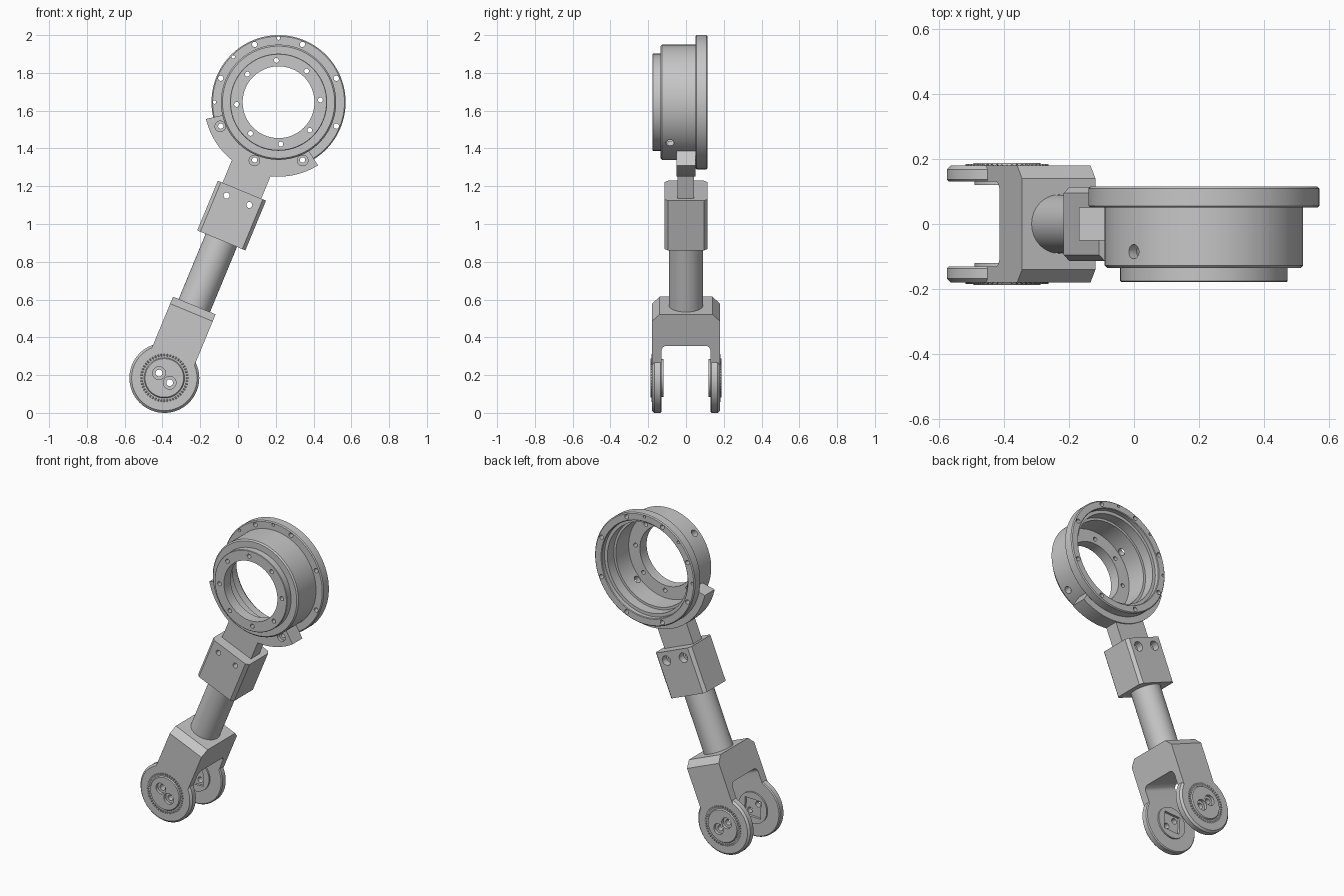
import bpy, bmesh
from math import sin, cos, pi, radians
from mathutils import Matrix, Vector

if "Cube" in bpy.data.objects:
    bpy.data.objects.remove(bpy.data.objects["Cube"])

steel = bpy.data.materials.new("satin grey metal")
steel.use_nodes = True
GREY = (0.57, 0.57, 0.57, 1)
steel.diffuse_color = GREY
steel.node_tree.nodes["Principled BSDF"].inputs["Base Color"].default_value = GREY

REACH = 1.58  # pivot to ring centre, along the arm (local z)
PLACE = Matrix.Translation((-0.39, 0, 0.185)) @ Matrix.Rotation(radians(22.5), 4, "Y")
parts = []


def finish(name, bm, keep=True):
    bmesh.ops.recalc_face_normals(bm, faces=bm.faces)
    mesh = bpy.data.meshes.new(name)
    bm.to_mesh(mesh)
    bm.free()
    mesh.materials.append(steel)
    obj = bpy.data.objects.new(name, mesh)
    bpy.context.collection.objects.link(obj)
    if keep:
        parts.append(obj)
    return obj


def prism(name, points, axis, lo, hi, keep=True):
    """Extrude a flat outline along one axis."""
    place = {"x": lambda a, b: (lo, a, b), "y": lambda a, b: (a, lo, b),
             "z": lambda a, b: (a, b, lo)}[axis]
    bm = bmesh.new()
    face = bm.faces.new([bm.verts.new(place(*p)) for p in points])
    new = bmesh.ops.extrude_face_region(bm, geom=[face])["geom"]
    step = Vector([(hi - lo) * (axis == k) for k in "xyz"])
    bmesh.ops.translate(bm, verts=[v for v in new if isinstance(v, bmesh.types.BMVert)], vec=step)
    return finish(name, bm, keep)


def polar(radius, degrees, y, z=0):
    t = radians(degrees)
    return (radius * cos(t), y, z + radius * sin(t))


def lathe(name, profile, z=0, steps=96, closed=True, keep=True):
    """Sweep (radius, y) points around the y axis at height z."""
    bm = bmesh.new()
    rings = [[bm.verts.new(polar(r, 360 * i / steps, y, z)) for r, y in profile]
             for i in range(steps)]
    count = len(profile)
    for i, ring in enumerate(rings):
        following = rings[(i + 1) % steps]
        for j in range(count if closed else count - 1):
            k = (j + 1) % count
            bm.faces.new((ring[j], ring[k], following[k], following[j]))
    bmesh.ops.remove_doubles(bm, verts=bm.verts, dist=1e-5)
    return finish(name, bm, keep)


def rods(name, rods_list, keep=False, sides=24):
    """Cylinders given as (radius, start, end)."""
    bm = bmesh.new()
    for radius, start, end in rods_list:
        a, b = Vector(start), Vector(end)
        turn = (b - a).to_track_quat("Z", "Y").to_matrix().to_4x4()
        bmesh.ops.create_cone(bm, cap_ends=True, segments=sides, radius1=radius, radius2=radius,
                              depth=(b - a).length, matrix=Matrix.Translation((a + b) / 2) @ turn)
    return finish(name, bm, keep)


def combine(obj, other, operation="DIFFERENCE"):
    mod = obj.modifiers.new("cut", "BOOLEAN")
    mod.operation, mod.solver, mod.object = operation, "EXACT", other
    bpy.context.view_layer.objects.active = obj
    bpy.ops.object.modifier_apply(modifier=mod.name)
    bpy.data.objects.remove(other)


def y_holes(radius, ring, angles, lo, hi, z=0):
    return [(radius, polar(ring, a, lo, z), polar(ring, a, hi, z)) for a in angles]


# Ring housing: stepped hub, body, flange and bore
housing = lathe("ring_housing", [
    (0.19, -0.178), (0.254, -0.178), (0.257, -0.175), (0.257, -0.135), (0.297, -0.135),
    (0.305, -0.127), (0.305, 0.05), (0.349, 0.05), (0.355, 0.056), (0.355, 0.109),
    (0.349, 0.115), (0.309, 0.115), (0.305, 0.111), (0.305, 0.085), (0.285, 0.085),
    (0.285, 0.02), (0.27, 0.02), (0.27, -0.11), (0.19, -0.11)], REACH, steps=128)
bolts = range(0, 360, 45)
combine(housing, rods("flange_holes",
    y_holes(0.014, 0.331, bolts, 0.02, 0.15, REACH)
    + y_holes(0.009, 0.339, (112.5, 157.5, 202.5), 0.02, 0.15, REACH)))
combine(housing, rods("hub_holes",
    y_holes(0.013, 0.222, [a + 25.5 for a in bolts], -0.2, -0.09, REACH)))
combine(housing, rods("side_holes",
    [(0.022, polar(0.24, a, -0.085, REACH), polar(0.35, a, -0.085, REACH))
     for a in (157.5, -22.5)]))

# Curved saddle that carries the flange
sweep = [-144.5 + 109 * i / 40 for i in range(41)]
arc = [polar(0.394, a, 0, REACH) for a in sweep] + [polar(0.298, a, 0, REACH) for a in sweep[::-1]]
saddle = prism("ring_saddle", [(x, z) for x, _, z in arc], "y", -0.05, 0.05)
SADDLE_BOLTS = (225, 270, 315)
combine(saddle, rods("saddle_holes", y_holes(0.014, 0.331, SADDLE_BOLTS, -0.1, 0.1, REACH)))
combine(saddle, rods("saddle_counterbores",
                     y_holes(0.028, 0.334, SADDLE_BOLTS, -0.1, -0.03, REACH)))

# Neck plate, ending short of the bolt holes
prism("neck_plate", [(-0.111, 1.06), (0.111, 1.06), (0.111, 1.21), (-0.111, 1.21)],
      "y", -0.045, 0.042)

# Clamp block with chamfered corners and two screw holes
w, d, c = 0.138, 0.113, 0.018
corner = [(w, d - c), (w - c, d)]
block_outline = (corner + [(-x, y) for x, y in corner[::-1]]
                 + [(-x, -y) for x, y in corner] + [(x, -y) for x, y in corner[::-1]])
block = prism("clamp_block", block_outline, "z", 0.788, 1.073)
for radius, lo, hi in ((0.016, -0.2, 0.2), (0.03, 0.07, 0.2)):
    combine(block, rods("block_holes", [(radius, (s * 0.065, lo, 1.018), (s * 0.065, hi, 1.018))
                                        for s in (-1, 1)]))

# Tube
rods("arm_tube", [(0.09, (0, 0, 0.36), (0, 0, 0.8))], keep=True, sides=64)

# Fork: arch-shaped body, pivot discs joined on both sides
half = [(0.10 + 0.03 * sin(i * pi / 16), 0.205 + 0.03 * cos(i * pi / 16)) for i in range(9)]
half += [(0.13, 0), (0.18, 0), (0.18, 0.375), (0.14, 0.415)]
fork = prism("fork", half + [(-y, z) for y, z in half[::-1]], "x", -0.122, 0.122)
disc = [(0, 0.12), (0.10, 0.12), (0.10, 0.13), (0.179, 0.13), (0.185, 0.136), (0.185, 0.168),
        (0.173, 0.18), (0.107, 0.18), (0.102, 0.187), (0, 0.187)]
for s in (1, -1):
    combine(fork, lathe("disc", [(r, s * y) for r, y in disc], closed=False, keep=False), "UNION")
PIN = (-20, 160)
for s in (1, -1):
    combine(fork, rods("pin_counterbores", y_holes(0.034, 0.038, PIN, s * 0.168, s * 0.2)))
    square = [polar(0.08, a - 20, 0) for a in (0, 90, 180, 270)]
    combine(fork, prism("square_recess", [(x, z) for x, _, z in square], "y",
                        *sorted((s * 0.10, s * 0.135)), keep=False))
combine(fork, rods("pin_holes", y_holes(0.018, 0.038, PIN, -0.3, 0.3)))

# Fine ridged index marks around the pivot bosses
bm = bmesh.new()
for s in (1, -1):
    for i in range(48):
        spot = (Matrix.Rotation(2 * pi * i / 48, 4, "Y") @ Matrix.Translation((0.121, s * 0.18, 0))
                @ Matrix.Rotation(pi / 4, 4, "X") @ Matrix.Diagonal((0.012, 0.005, 0.005, 1)))
        bmesh.ops.create_cube(bm, size=1, matrix=spot)
finish("index_marks", bm)

# Tilt the whole arm into place and shade
bpy.ops.object.select_all(action="DESELECT")
for obj in parts:
    obj.data.transform(PLACE)
    obj.select_set(True)
bpy.context.view_layer.objects.active = parts[0]
bpy.ops.object.shade_smooth_by_angle(angle=radians(30))
